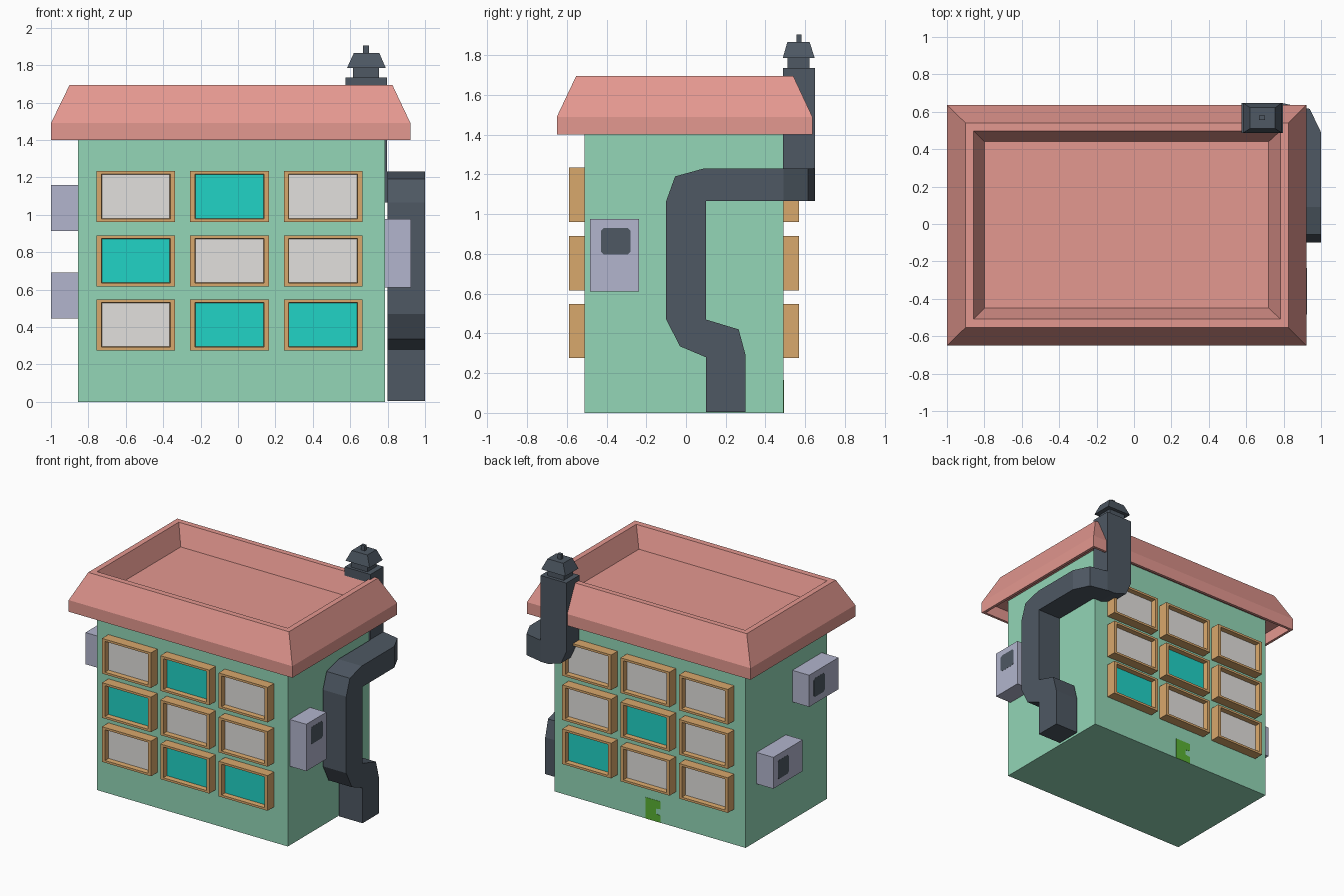
import bpy, bmesh

if "Cube" in bpy.data.objects:
    bpy.data.objects.remove(bpy.data.objects["Cube"])


def mat(name, r, g, b):
    def lin(c):
        c /= 255
        return c / 12.92 if c <= 0.04045 else ((c + 0.055) / 1.055) ** 2.4
    m = bpy.data.materials.new(name)
    m.diffuse_color = (lin(r), lin(g), lin(b), 1)
    m.use_nodes = True
    m.node_tree.nodes["Principled BSDF"].inputs["Base Color"].default_value = m.diffuse_color
    return m


WALL = mat("wall green", 147, 214, 183)
ROOF = mat("roof pink", 228, 152, 144)
FRAME = mat("frame wood", 217, 168, 108)
GREY = mat("pane grey", 226, 224, 221)
TEAL = mat("pane teal", 33, 211, 198)
UNIT = mat("unit lilac", 178, 181, 205)
PIPE = mat("pipe slate", 78, 88, 99)
DOOR = mat("bright green", 90, 178, 52)

# Local (u, v, w) to world, w being the stacking direction
AXES = {
    "z": lambda u, v, w: (u, v, w),
    "x": lambda u, v, w: (w, u, v),
    "y": lambda u, v, w: (u, w, v),
}


def loft(name, rings, axis, mats, cap_mat=0, top=True):
    """Bridge a stack of (outline, level) rings and cap the ends."""
    bm = bmesh.new()
    loops = [[bm.verts.new(AXES[axis](u, v, w)) for u, v in pts] for pts, w in rings]
    n = len(loops[0])
    bm.faces.new(loops[0])
    for a, b in zip(loops, loops[1:]):
        for i in range(n):
            j = (i + 1) % n
            bm.faces.new((a[i], a[j], b[j], b[i]))
    if top:
        bm.faces.new(loops[-1]).material_index = cap_mat
    bmesh.ops.recalc_face_normals(bm, faces=bm.faces[:])
    me = bpy.data.meshes.new(name)
    bm.to_mesh(me)
    bm.free()
    for m in mats:
        me.materials.append(m)
    ob = bpy.data.objects.new(name, me)
    bpy.context.collection.objects.link(ob)
    return ob


def rect(u0, u1, v0, v1):
    return [(u0, v0), (u1, v0), (u1, v1), (u0, v1)]


def octagon(u0, u1, v0, v1, c=0.013):
    return [(u0 + c, v0), (u1 - c, v0), (u1, v0 + c), (u1, v1 - c),
            (u1 - c, v1), (u0 + c, v1), (u0, v1 - c), (u0, v0 + c)]


def prism(name, pts, axis, a, b, m):
    return loft(name, [(pts, a), (pts, b)], axis, [m])


# Walls, running up inside the hollow eaves
loft("house_body", [(rect(-0.855, 0.785, -0.51, 0.49), 0),
                    (rect(-0.855, 0.785, -0.51, 0.49), 1.53)], "z", [WALL])

# Roof: hollow soffit, eave lip, slope, rim and sunken deck
loft("roof", [
    (rect(-0.98, 0.90, -0.63, 0.615), 1.49),
    (rect(-0.98, 0.90, -0.63, 0.615), 1.40),
    (rect(-1.0, 0.922, -0.65, 0.636), 1.40),
    (rect(-1.0, 0.922, -0.65, 0.636), 1.49),
    (rect(-0.9, 0.825, -0.553, 0.54), 1.695),
    (rect(-0.857, 0.782, -0.507, 0.497), 1.695),
    (rect(-0.80, 0.72, -0.45, 0.44), 1.54)], "z", [ROOF])

# Windows on front and back; T marks a teal pane, rows from the top, x ascending
COLS = (-0.757, -0.256, 0.245)
ROWS = (0.961, 0.617, 0.275)
SIDES = {"front": (-0.51, -1, ("GTG", "TGG", "GTT")),
         "back": (0.49, 1, ("GGG", "GTG", "GGT"))}
for side, (wall, s, panes) in SIDES.items():
    for r, z in enumerate(ROWS):
        for c, x in enumerate(COLS):
            x1, z1 = x + 0.421, z + 0.273
            outer = rect(x, x1, z, z1)
            inner = rect(x + 0.026, x1 - 0.026, z + 0.017, z1 - 0.017)
            deep = rect(x + 0.029, x1 - 0.029, z + 0.02, z1 - 0.02)
            glass = TEAL if panes[r][c] == "T" else GREY
            loft(f"{side}_window_{r + 1}_{c + 1}", [
                (outer, wall - s * 0.01), (outer, wall + s * 0.078),
                (inner, wall + s * 0.078), (deep, wall + s * 0.04)],
                "y", [FRAME, glass], 1)

# Small notched green hatch at the back
prism("back_hatch", [(0.005, 0), (-0.125, 0), (-0.125, 0.055), (-0.085, 0.06),
                     (-0.085, 0.10), (-0.125, 0.105), (-0.125, 0.165), (0.005, 0.165)],
      "y", 0.486, 0.492, DOOR)

# Air units: box, then dark vent plate on the outer face
UNITS = {
    "right_unit": (0.775, 0.925, (-0.483, -0.236, 0.612, 0.976), (-0.427, -0.28, 0.797, 0.93)),
    "left_upper_unit": (-0.845, -0.999, (-0.445, -0.085, 0.914, 1.16), (-0.275, -0.14, 0.965, 1.11)),
    "left_lower_unit": (-0.845, -0.999, (-0.005, 0.355, 0.446, 0.69), (0.165, 0.30, 0.497, 0.642)),
}
for name, (xa, xb, box, vent) in UNITS.items():
    prism(name, rect(*box), "x", xa, xb, UNIT)
    s = 1 if xb > 0 else -1
    prism(name + "_vent", octagon(*vent), "x", xb - s * 0.004, xb + s * 0.001, PIPE)

# Bent duct up the right wall
prism("duct_riser", [
    (0.1, 0.005), (0.1, 0.28), (-0.03, 0.335), (-0.1, 0.47), (-0.1, 1.065),
    (-0.055, 1.19), (0.09, 1.23), (0.3, 1.23), (0.3, 1.065), (0.1, 1.065),
    (0.1, 0.47), (0.265, 0.42), (0.3, 0.29), (0.3, 0.005)], "x", 0.80, 1.0, PIPE)

# Duct running back and turning round the corner
prism("duct_elbow", [
    (1.0, 0.3), (1.0, 0.49), (0.94, 0.615), (0.785, 0.648), (0.74, 0.648),
    (0.74, 0.492), (0.80, 0.485), (0.80, 0.3)], "z", 1.065, 1.23, PIPE)

# Chimney column with chamfered foot
prism("chimney_column", [
    (0.797, 1.065), (0.73, 1.065), (0.62, 1.10), (0.575, 1.20),
    (0.575, 1.735), (0.797, 1.735)], "y", 0.487, 0.648, PIPE)

# Chimney cap: neck, flared hood and tip
loft("chimney_cap", [
    (rect(0.615, 0.755, 0.51, 0.622), 1.73),
    (rect(0.615, 0.755, 0.51, 0.622), 1.785),
    (rect(0.583, 0.79, 0.487, 0.648), 1.785),
    (rect(0.62, 0.755, 0.51, 0.622), 1.866),
    (rect(0.668, 0.70, 0.555, 0.58), 1.866),
    (rect(0.668, 0.70, 0.555, 0.58), 1.905)], "z", [PIPE])
